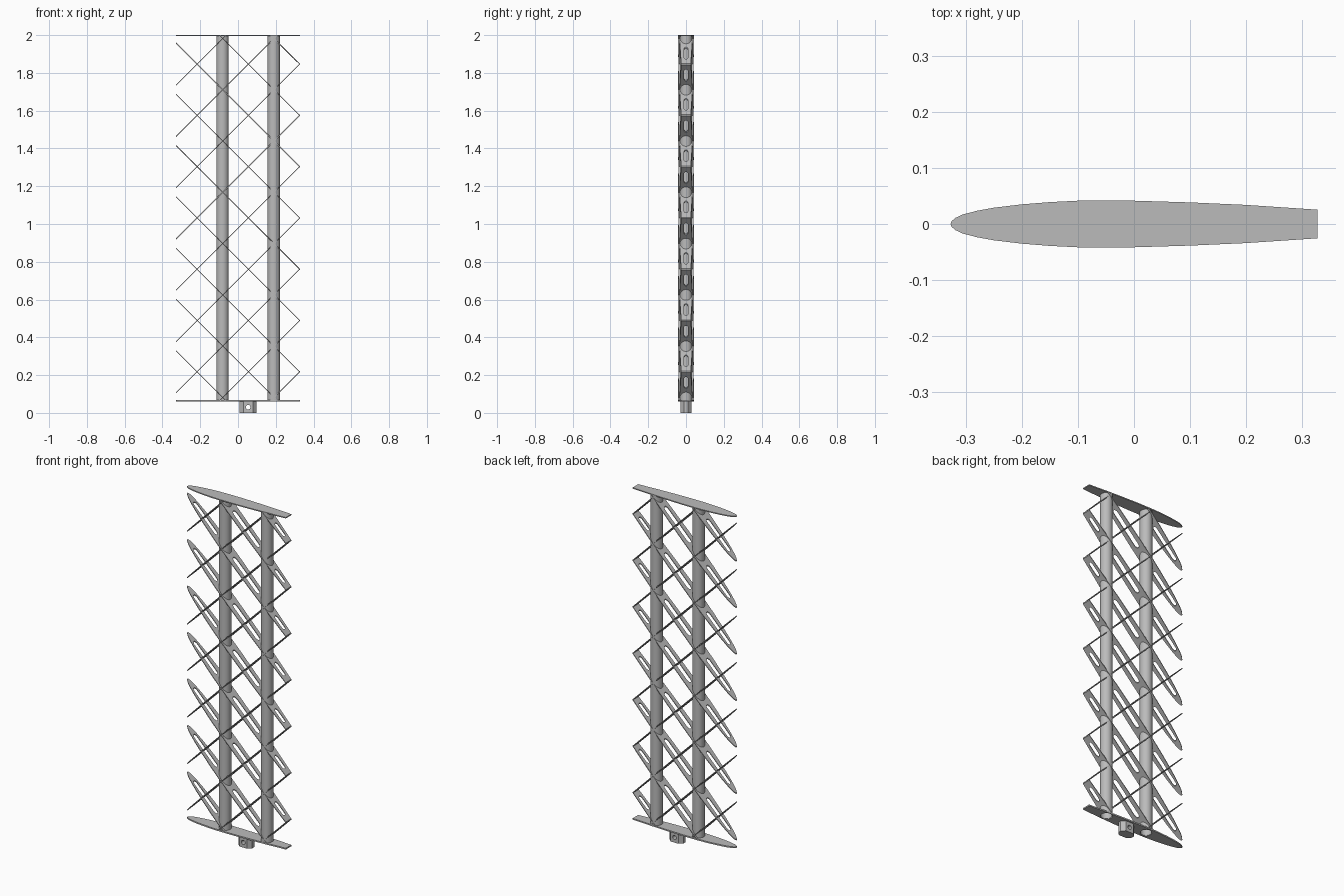
import bpy, bmesh, math

if "Cube" in bpy.data.objects:
    bpy.data.objects.remove(bpy.data.objects["Cube"])

grey = bpy.data.materials.new("light_grey")
grey.use_nodes = True
grey.diffuse_color = (0.5, 0.5, 0.5, 1)
grey.node_tree.nodes["Principled BSDF"].inputs["Base Color"].default_value = (0.5, 0.5, 0.5, 1)

NOSE, TAIL, BASE, TOP = -0.327, 0.327, 0.064, 2.0
SPARS = [("front_spar", -0.082, 0.033), ("rear_spar", 0.189, 0.033)]
STEP = 0.2715

# Half thickness of the wing section along the chord
UPPER = [(-0.325, 0.005), (-0.318, 0.011), (-0.305, 0.017), (-0.28, 0.0235), (-0.25, 0.029),
         (-0.2, 0.035), (-0.15, 0.039), (-0.1, 0.0415), (0, 0.0415), (0.1, 0.0385),
         (0.2, 0.034), (TAIL, 0.0255)]
SECTION = [(NOSE, 0)] + UPPER + [(x, -y) for x, y in reversed(UPPER)]


def circle(cx, r, n=40):
    return [(cx + r * math.cos(2 * math.pi * i / n), r * math.sin(2 * math.pi * i / n))
            for i in range(n)]


def slot(x0, x1, r, n=8):
    arc = [math.pi * (i / n - 0.5) for i in range(n + 1)]
    return ([(x1 - r + r * math.cos(a), r * math.sin(a)) for a in arc] +
            [(x0 + r - r * math.cos(a), -r * math.sin(a)) for a in arc])


def plate_mesh(loops, thickness):
    """Filled outline with holes, extruded evenly about z = 0."""
    curve = bpy.data.curves.new("outline", 'CURVE')
    curve.dimensions, curve.fill_mode = '2D', 'BOTH'
    curve.extrude = thickness / 2
    for loop in loops:
        spline = curve.splines.new('POLY')
        spline.points.add(len(loop) - 1)
        for point, (x, y) in zip(spline.points, loop):
            point.co = (x, y, 0, 1)
        spline.use_cyclic_u = True
    temp = bpy.data.objects.new("outline", curve)
    bpy.context.collection.objects.link(temp)
    graph = bpy.context.evaluated_depsgraph_get()
    mesh = bpy.data.meshes.new_from_object(temp.evaluated_get(graph))
    bpy.data.objects.remove(temp)
    return mesh


def add_plate(name, mesh, slope, height, clip=False):
    """Lay a plate at a slope along the chord, trimmed between the end ribs."""
    bm = bmesh.new()
    bm.from_mesh(mesh)
    bmesh.ops.remove_doubles(bm, verts=bm.verts, dist=1e-5)
    for v in bm.verts:
        v.co.z += slope * v.co.x + height
    if clip:
        for z, up in ((BASE, -1), (TOP - 0.003, 1)):
            cut = bmesh.ops.bisect_plane(bm, geom=bm.verts[:] + bm.edges[:] + bm.faces[:],
                                         plane_co=(0, 0, z), plane_no=(0, 0, up),
                                         clear_outer=True)
            edges = [e for e in cut["geom_cut"] if isinstance(e, bmesh.types.BMEdge)]
            if edges:
                bmesh.ops.holes_fill(bm, edges=edges)
    bmesh.ops.recalc_face_normals(bm, faces=bm.faces)
    return add_object(name, bm)


def add_object(name, bm):
    mesh = bpy.data.meshes.new(name)
    bm.to_mesh(mesh)
    bm.free()
    mesh.materials.clear()
    mesh.materials.append(grey)
    obj = bpy.data.objects.new(name, mesh)
    bpy.context.collection.objects.link(obj)
    return obj


parts = []
spar_holes = [circle(x, r - 0.001) for _, x, r in SPARS]

# End ribs: closed at the tip, open around the spars at the root
parts.append(add_plate("tip_rib", plate_mesh([SECTION], 0.006), 0, TOP - 0.003))
parts.append(add_plate("root_rib", plate_mesh([SECTION] + spar_holes, 0.008), 0, BASE))

# Crossing diagonal ribs with lightening slots
slots = [slot(-0.285, -0.135, 0.012), slot(-0.03, 0.137, 0.014), slot(0.24, 0.302, 0.011)]
rib = plate_mesh([SECTION] + spar_holes + slots, 0.006)
for k in range(-6, 3):
    parts.append(add_plate("rising_rib", rib, 1, 1.52 + STEP * k, True))
    parts.append(add_plate("falling_rib", rib, -1, 1.63 + STEP * k, True))

# Hollow tube spars
for name, x, r in SPARS:
    tube = plate_mesh([circle(x, r), circle(x, r - 0.003)], TOP - BASE)
    parts.append(add_plate(name, tube, 0, (TOP + BASE) / 2 - 0.002))

# Root fitting: chamfered block with a cross hole
corner = [(0.045, 0.01), (0.025, 0.029)]
quarter = corner + [(-x, y) for x, y in reversed(corner)]
block = [(x + 0.054, y) for x, y in quarter + [(-x, -y) for x, y in quarter]]
fitting = add_plate("root_fitting", plate_mesh([block], BASE), 0, BASE / 2)
bm = bmesh.new()
bmesh.ops.create_cone(bm, cap_ends=True, segments=24, radius1=0.012, radius2=0.012, depth=0.2)
for v in bm.verts:
    v.co = (v.co.x + 0.054, -v.co.z, v.co.y + 0.03)
cutter = add_object("bolt_hole_cutter", bm)
cutter.hide_render = True
cutter.hide_viewport = True
cut = fitting.modifiers.new("bolt_hole", 'BOOLEAN')
cut.object, cut.operation, cut.solver = cutter, 'DIFFERENCE', 'EXACT'
graph = bpy.context.evaluated_depsgraph_get()
drilled = bpy.data.meshes.new_from_object(fitting.evaluated_get(graph))
fitting.modifiers.clear()
fitting.data = drilled
bpy.data.objects.remove(cutter)
parts.append(fitting)

# Smooth the curved surfaces, keep the edges sharp
bpy.ops.object.select_all(action='DESELECT')
for obj in parts:
    obj.select_set(True)
bpy.context.view_layer.objects.active = parts[0]
bpy.ops.object.shade_smooth_by_angle(angle=math.radians(30))
